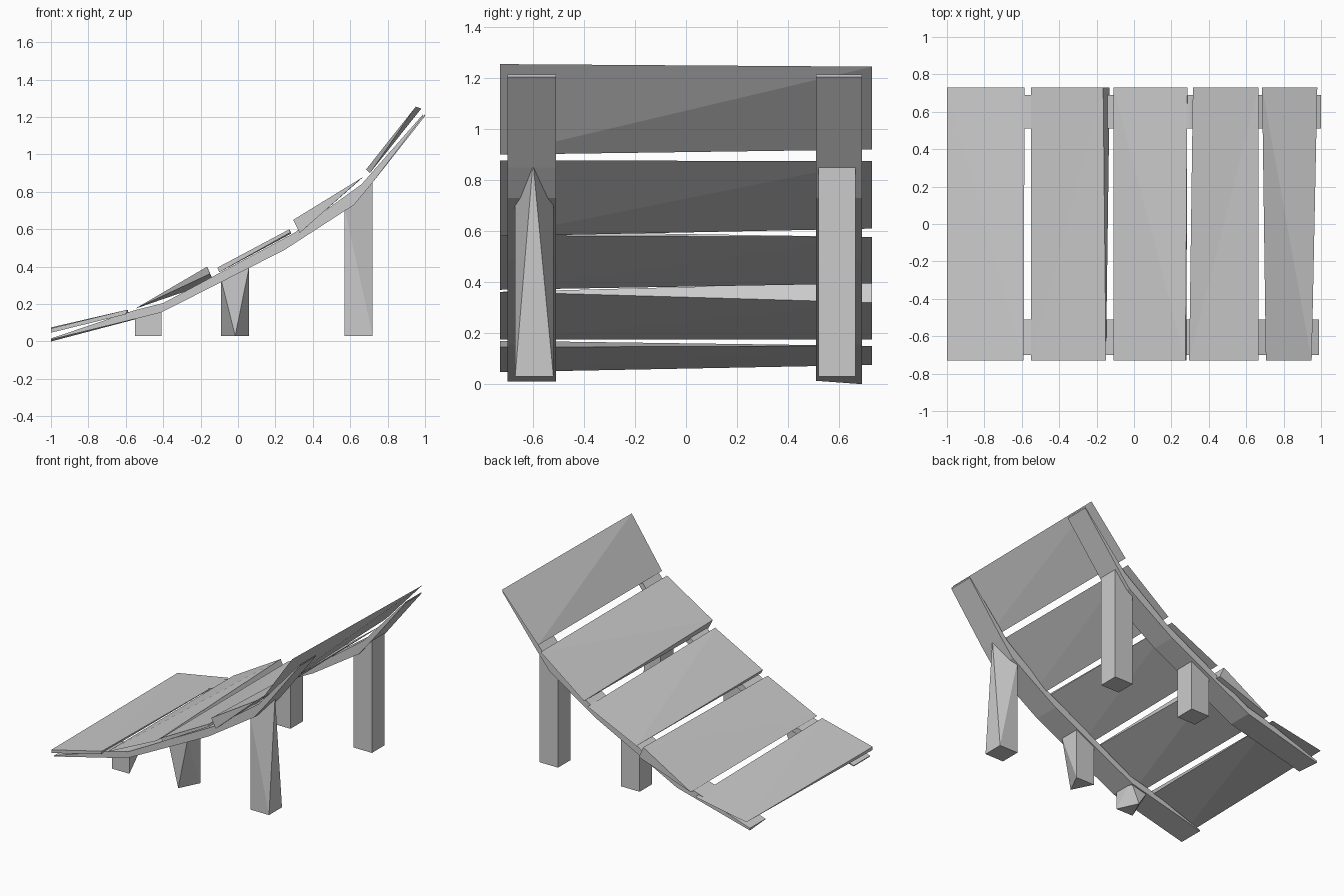
import bpy, bmesh

if "Cube" in bpy.data.objects:
    bpy.data.objects.remove(bpy.data.objects["Cube"])


def finish(name, bm):
    bmesh.ops.recalc_face_normals(bm, faces=bm.faces)
    me = bpy.data.meshes.new(name)
    bm.to_mesh(me)
    bm.free()
    ob = bpy.data.objects.new(name, me)
    bpy.context.collection.objects.link(ob)
    return ob


def hull(name, pts):
    # convex block around a few corner points
    bm = bmesh.new()
    for p in pts:
        bm.verts.new(p)
    res = bmesh.ops.convex_hull(bm, input=bm.verts)
    junk = [g for g in res["geom_interior"] if isinstance(g, bmesh.types.BMVert)]
    if junk:
        bmesh.ops.delete(bm, geom=junk, context='VERTS')
    bmesh.ops.dissolve_limit(bm, angle_limit=0.01, verts=bm.verts, edges=bm.edges)
    return finish(name, bm)


# side rails: thin curved profile swept across y
LOWER = [(-0.41, 0.155), (0.25, 0.49), (0.62, 0.73), (0.72, 0.85)]
UPPER = [(1, 1.215), (0.66, 0.84), (0.30, 0.58), (-0.40, 0.205), (-0.56, 0.165), (-1, 0.016)]


def rail(name, y0, y1, foot0, foot1, end):
    bm = bmesh.new()
    rings = []
    for y, foot in ((y0, foot0), (y1, foot1)):
        prof = [(-1, foot)] + LOWER + [(end, 1.205)] + UPPER
        prof = [(min(x, end), z) for x, z in prof]
        rings.append([bm.verts.new((x, y, z)) for x, z in prof])
    a, b = rings
    n = len(a)
    for i in range(n):
        j = (i + 1) % n
        bm.faces.new((a[i], a[j], b[j], b[i]))
    bm.faces.new(a)
    bm.faces.new(b)
    return finish(name, bm)


rail("front_rail", -0.70, -0.51, 0.01, 0.01, 0.99)
rail("back_rail", 0.51, 0.69, 0.013, 0.0, 1.0)


# uneven slats: (x, z) end outline at the front and at the back
SLATS = [
    ([(-1, .047), (-1, .07), (-.59, .17), (-.60, .145)], [(-1, .075), (-.585, .15)]),
    ([(-.55, .175), (-.15, .362)], [(-.55, .175), (-.165, .40), (-.13, .32)]),
    ([(-.11, .395), (-.10, .37), (.275, .60), (.28, .583)], [(-.11, .395), (.285, .577)]),
    ([(.295, .65), (.33, .58), (.665, .877)], [(.315, .61), (.665, .875)]),
    ([(.705, .90), (.95, 1.255)], [(.685, .92), (.98, 1.245)]),
]
for i, (front, back) in enumerate(SLATS):
    hull(f"slat_{i + 1}", [(x, -0.73, z) for x, z in front] + [(x, 0.73, z) for x, z in back])


def base(x0, x1, y0, y1, z=0.03):
    return [(x0, y0, z), (x1, y0, z), (x1, y1, z), (x0, y1, z)]


def box_leg(name, x0, x1, y0, y1, top0, top1):
    tops = [(x, y, t) for x, t in ((x0, top0), (x1, top1)) for y in (y0, y1)]
    return hull(name, base(x0, x1, y0, y1) + tops)


# tall legs: the front one narrows to a point on its outer face
hull("front_tall_leg", base(.57, .72, -.67, -.52)
     + [(.57, -.67, .71), (.57, -.52, .73), (.72, -.60, .87)])
box_leg("back_tall_leg", .57, .72, .52, .665, .75, .86)

# middle legs: the front one stands on a triangular foot
hull("front_middle_leg", [(-.015, -.67, .03), (-.09, -.52, .03), (.06, -.52, .03),
                          (-.09, -.67, .33), (.06, -.67, .40), (-.09, -.52, .33), (.06, -.52, .40)])
box_leg("back_middle_leg", -.09, .06, .52, .665, .33, .40)

# short front leg with a triangular foot
hull("front_short_leg", [(-.55, -.67, .03), (-.41, -.67, .03), (-.48, -.52, .03),
                         (-.55, -.67, .14), (-.41, -.67, .18), (-.55, -.52, .14), (-.41, -.52, .18)])
